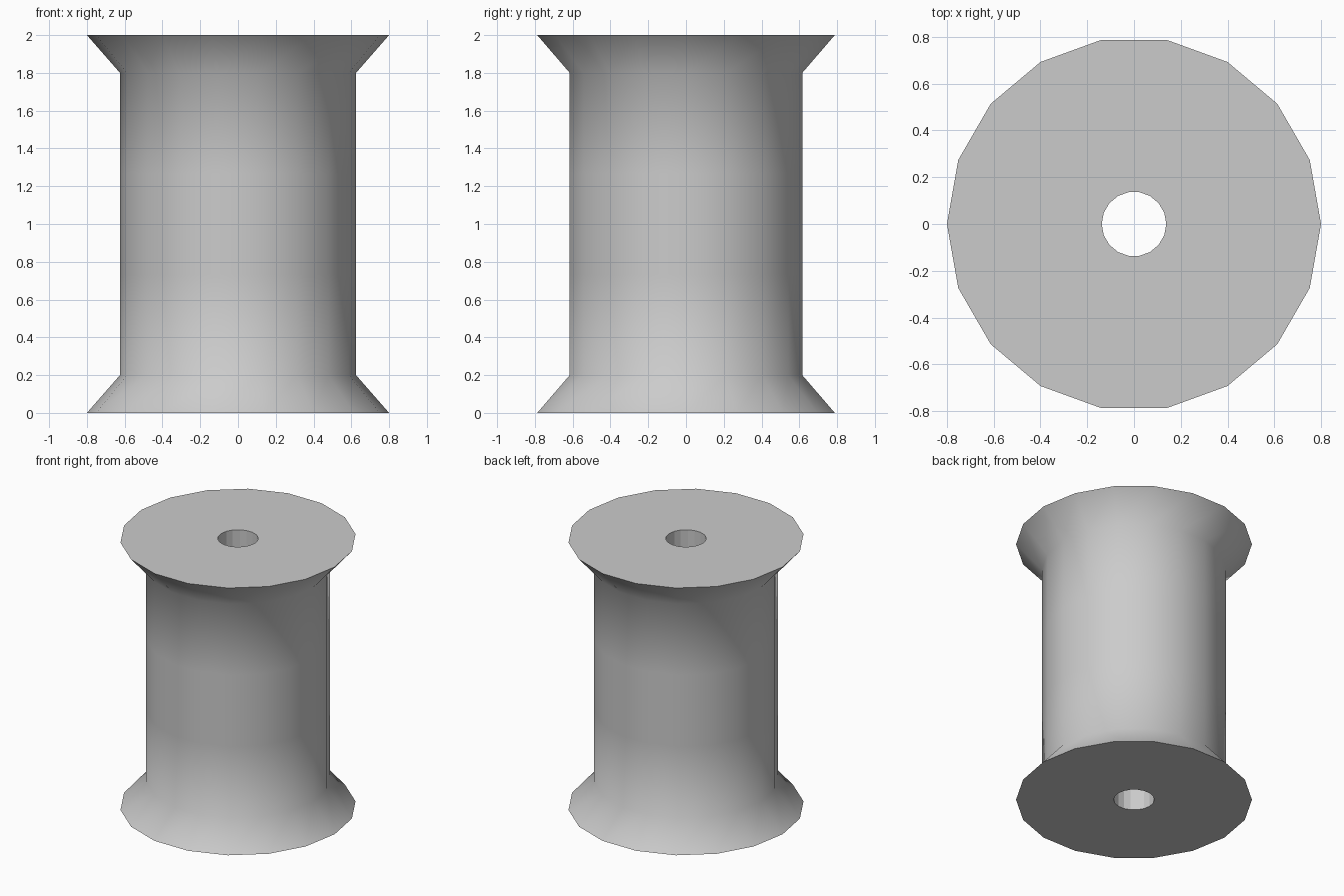
import bpy, bmesh, math

if "Cube" in bpy.data.objects:
    bpy.data.objects.remove(bpy.data.objects["Cube"])

SIDES = 18
# closed profile (radius, height): outer wall upwards, then the bore downwards
profile = [(0.8, 0), (0.625, 0.2), (0.625, 0.733), (0.625, 1.267),
           (0.625, 1.8), (0.8, 2), (0.138, 2), (0.138, 0)]
OUTER = 5  # the first five bands are the smooth outer wall

bm = bmesh.new()
# rings of the lathe
rings = []
for r, z in profile:
    rings.append([bm.verts.new((r * math.cos(2 * math.pi * i / SIDES),
                                r * math.sin(2 * math.pi * i / SIDES), z))
                  for i in range(SIDES)])

# bands between rings: outer wall, top cap, bore, bottom cap
for k in range(len(rings)):
    a, b = rings[k], rings[(k + 1) % len(rings)]
    for i in range(SIDES):
        j = (i + 1) % SIDES
        face = bm.faces.new((a[i], a[j], b[j], b[i]))
        face.smooth = k < OUTER

# crisp rims where the wall meets the flat caps
for ring in (rings[0], rings[OUTER]):
    for i in range(SIDES):
        bm.edges.get((ring[i], ring[(i + 1) % SIDES])).smooth = False

bmesh.ops.recalc_face_normals(bm, faces=bm.faces)
mesh = bpy.data.meshes.new("spool")
bm.to_mesh(mesh)
bm.free()
spool = bpy.data.objects.new("spool", mesh)
bpy.context.collection.objects.link(spool)
